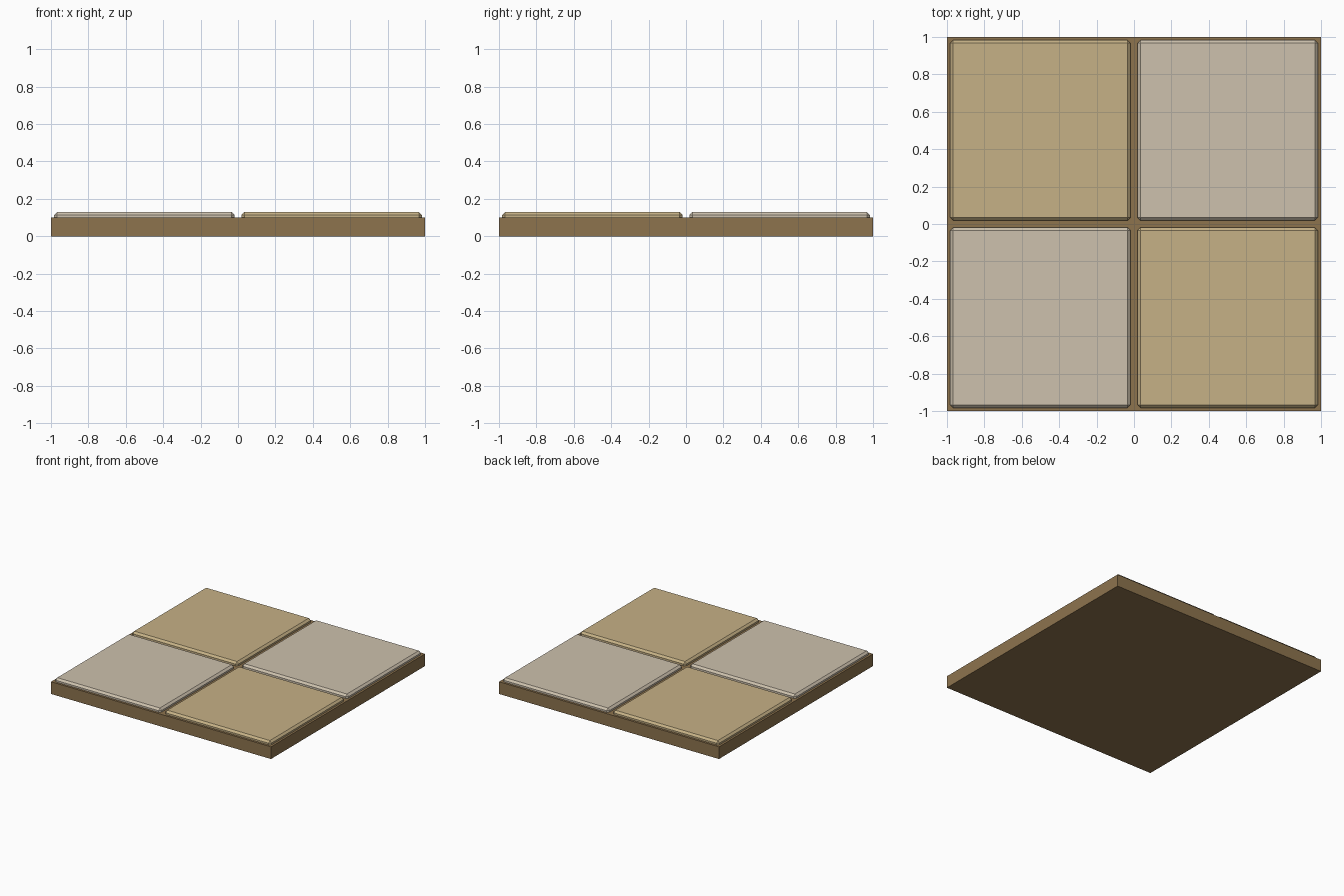
import bpy

if "Cube" in bpy.data.objects:
    bpy.data.objects.remove(bpy.data.objects["Cube"])


def material(name, color):
    m = bpy.data.materials.new(name)
    m.diffuse_color = (*color, 1)
    m.use_nodes = True
    m.node_tree.nodes["Principled BSDF"].inputs["Base Color"].default_value = m.diffuse_color
    return m


def box(name, center, size, mat, bevel=0):
    bpy.ops.mesh.primitive_cube_add(size=1, location=center)
    ob = bpy.context.object
    ob.name = name
    ob.scale = size
    bpy.ops.object.transform_apply(location=False, rotation=False, scale=True)
    ob.data.materials.append(mat)
    if bevel:
        mod = ob.modifiers.new("chamfer", 'BEVEL')
        mod.width = bevel
        mod.segments = 1
    return ob


brown = material("brown_grout", (0.27, 0.174, 0.076))
tan = material("tan_stone", (0.565, 0.44, 0.238))
pale = material("pale_stone", (0.61, 0.533, 0.418))

# Base slab
box("base_slab", (0, 0, 0.05), (2, 2, 0.1), brown)

# Four chamfered tiles in a checker layout, half sunk into the slab
for sx, side in ((-1, "left"), (1, "right")):
    for sy, end in ((-1, "front"), (1, "back")):
        box(f"tile_{end}_{side}", (sx * 0.5, sy * 0.5, 0.1), (0.965, 0.965, 0.06),
            pale if sx == sy else tan, 0.016)
